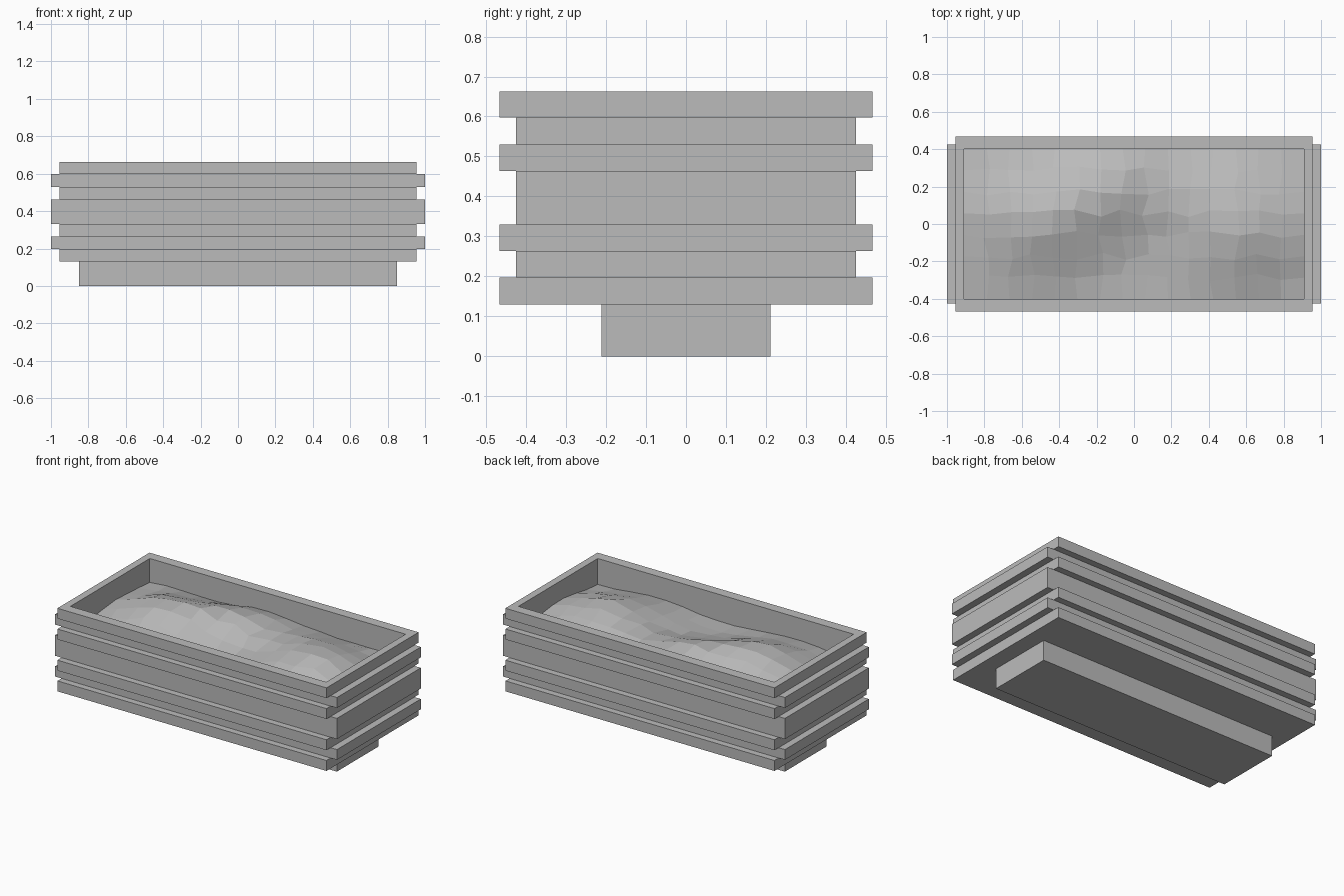
import bpy, bmesh, math, random

if "Cube" in bpy.data.objects:
    bpy.data.objects.remove(bpy.data.objects["Cube"])

random.seed(4)
INX, INY = 0.908, 0.402   # inner cavity half sizes

# One grey for the whole model
grey = bpy.data.materials.new("grey")
grey.diffuse_color = (0.5, 0.5, 0.5, 1)
grey.use_nodes = True
grey.node_tree.nodes["Principled BSDF"].inputs["Base Color"].default_value = grey.diffuse_color


def finish(name, bm):
    bmesh.ops.recalc_face_normals(bm, faces=bm.faces)
    me = bpy.data.meshes.new(name)
    bm.to_mesh(me)
    bm.free()
    me.materials.append(grey)
    ob = bpy.data.objects.new(name, me)
    bpy.context.collection.objects.link(ob)
    return ob


def box(name, hx, hy, z0, z1):
    bm = bmesh.new()
    bmesh.ops.create_cube(bm, size=1)
    for v in bm.verts:
        v.co = (v.co.x * 2 * hx, v.co.y * 2 * hy, z0 + (v.co.z + 0.5) * (z1 - z0))
    return finish(name, bm)


def frame(name, hx, hy, z0, z1):
    bm = bmesh.new()
    corners = [(-1, -1), (1, -1), (1, 1), (-1, 1)]

    def ring(a, b, z):
        return [bm.verts.new((sx * a, sy * b, z)) for sx, sy in corners]
    rings = [ring(hx, hy, z0), ring(hx, hy, z1), ring(INX, INY, z1), ring(INX, INY, z0)]
    for k in range(4):
        a, b = rings[k], rings[(k + 1) % 4]
        for i in range(4):
            j = (i + 1) % 4
            bm.faces.new((a[i], a[j], b[j], b[i]))
    return finish(name, bm)


# Narrow foot and closed floor
box("foot", 0.85, 0.212, 0, 0.13)
box("floor_layer", 0.955, 0.467, 0.13, 0.197)

# Alternating plank courses: long-side planks and end planks overhang in turn
LONG, END = (0.955, 0.467), (1.0, 0.425)
levels = [0.197, 0.263, 0.33, 0.463, 0.53, 0.597, 0.663]
for i in range(6):
    frame(f"plank_course_{i + 1}", *(END if i % 2 == 0 else LONG), levels[i], levels[i + 1])

# Soil: low-poly mounded surface (x, y, height, spread x, spread y)
MOUNDS = [(-0.48, 0.02, 0.13, 0.36, 0.30), (-0.12, 0.2, 0.085, 0.26, 0.22),
          (0.6, -0.05, 0.125, 0.30, 0.28), (0.42, 0.2, 0.05, 0.25, 0.2)]


def soil_height(x, y):
    z = 0.495 + 0.012 * math.sin(7 * x + 3 * y)
    for cx, cy, h, sx, sy in MOUNDS:
        z += h * math.exp(-((x - cx) / sx) ** 2 - ((y - cy) / sy) ** 2)
    return min(z, 0.65)


bm = bmesh.new()
bmesh.ops.create_grid(bm, x_segments=15, y_segments=7, size=1)
for v in bm.verts:
    x, y = v.co.x * INX, v.co.y * INY
    if not v.is_boundary:   # uneven clods
        x += random.uniform(-0.02, 0.02)
        y += random.uniform(-0.02, 0.02)
    v.co = (x, y, soil_height(x, y) + random.uniform(-0.004, 0.004))
soil = finish("soil", bm)
if soil.data.polygons[0].normal.z < 0:
    soil.data.flip_normals()
